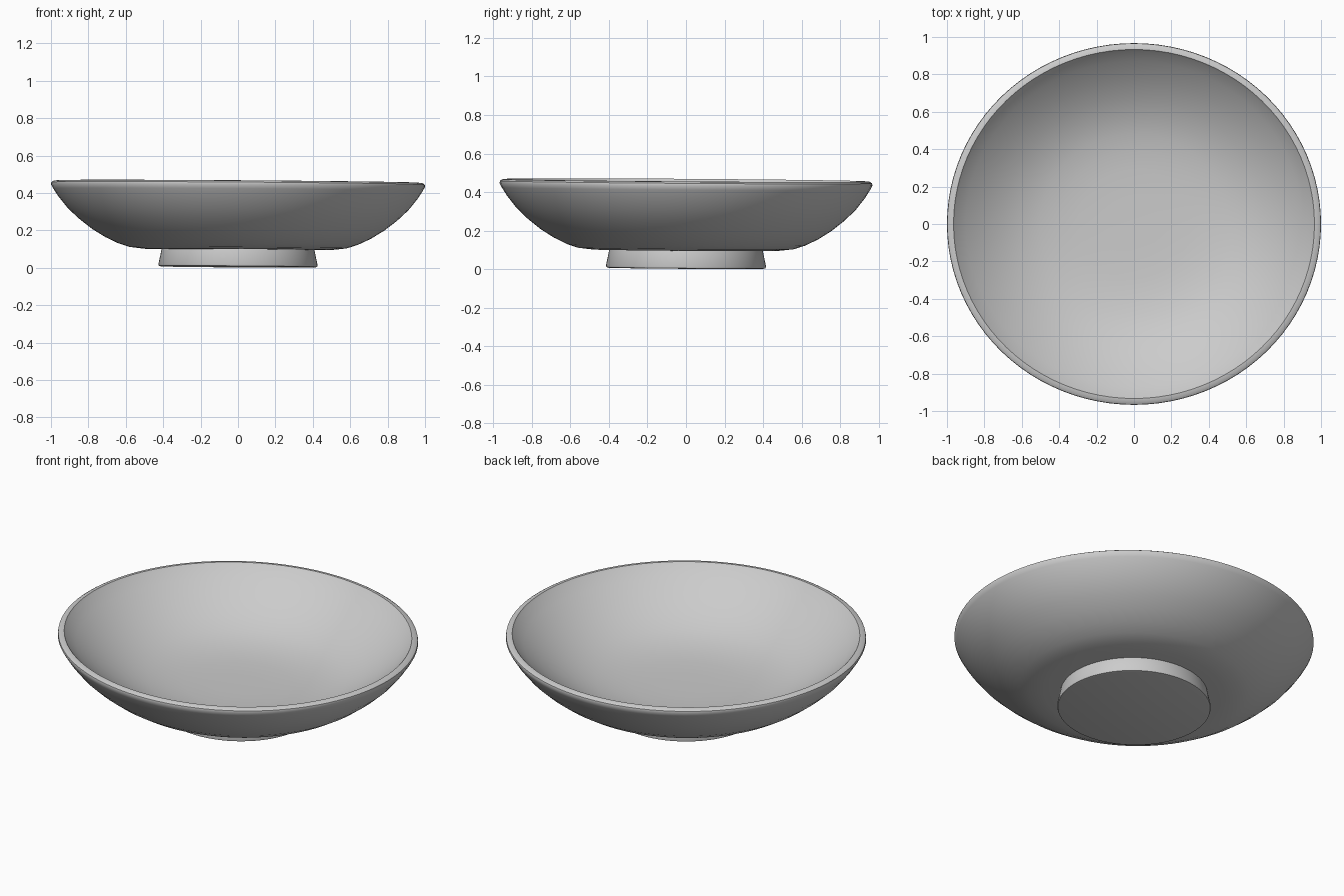
import bpy, bmesh, math

if "Cube" in bpy.data.objects:
    bpy.data.objects.remove(bpy.data.objects["Cube"])

SEGMENTS = 96


def lathe(name, profile, depth_scale):
    """Spin a (radius, height) profile round z, with a slight hand-made tilt."""
    bm = bmesh.new()
    rings = []
    for r, z in profile:
        if r == 0:
            rings.append([bm.verts.new((0, 0, z))])
            continue
        ring = []
        for i in range(SEGMENTS):
            a = 2 * math.pi * i / SEGMENTS
            x, y = r * math.cos(a), r * depth_scale * math.sin(a)
            ring.append(bm.verts.new((x, y, z - 0.007 * (x + y))))
        rings.append(ring)
    for a, b in zip(rings, rings[1:]):
        for i in range(SEGMENTS):
            j = (i + 1) % SEGMENTS
            if len(a) == 1:
                bm.faces.new((a[0], b[j], b[i]))
            elif len(b) == 1:
                bm.faces.new((a[i], a[j], b[0]))
            else:
                bm.faces.new((a[i], a[j], b[j], b[i]))
    mesh = bpy.data.meshes.new(name)
    bm.to_mesh(mesh)
    bm.free()
    obj = bpy.data.objects.new(name, mesh)
    bpy.context.collection.objects.link(obj)
    bpy.ops.object.select_all(action='DESELECT')
    obj.select_set(True)
    bpy.context.view_layer.objects.active = obj
    bpy.ops.object.shade_smooth_by_angle(angle=math.radians(40))
    return obj


# Shallow dish: underside (open above the foot), outer wall, rounded lip,
# gently curved inside
lathe("dish", [
    (0.408, 0.098), (0.50, 0.099), (0.58, 0.108), (0.64, 0.127),
    (0.71, 0.160), (0.78, 0.203), (0.85, 0.257), (0.91, 0.313), (0.96, 0.375),
    (0.988, 0.418), (1.0, 0.440), (0.998, 0.452), (0.985, 0.460),
    (0.965, 0.462), (0.955, 0.450), (0.90, 0.399), (0.80, 0.322),
    (0.70, 0.262), (0.60, 0.216), (0.50, 0.187), (0.40, 0.171),
    (0.30, 0.162), (0.15, 0.159), (0, 0.158),
], 0.967)

# Foot, slightly flared towards the ground, open where it meets the dish
lathe("foot", [
    (0, 0.005), (0.412, 0.005), (0.423, 0.008), (0.426, 0.016),
    (0.408, 0.100),
], 0.975)
